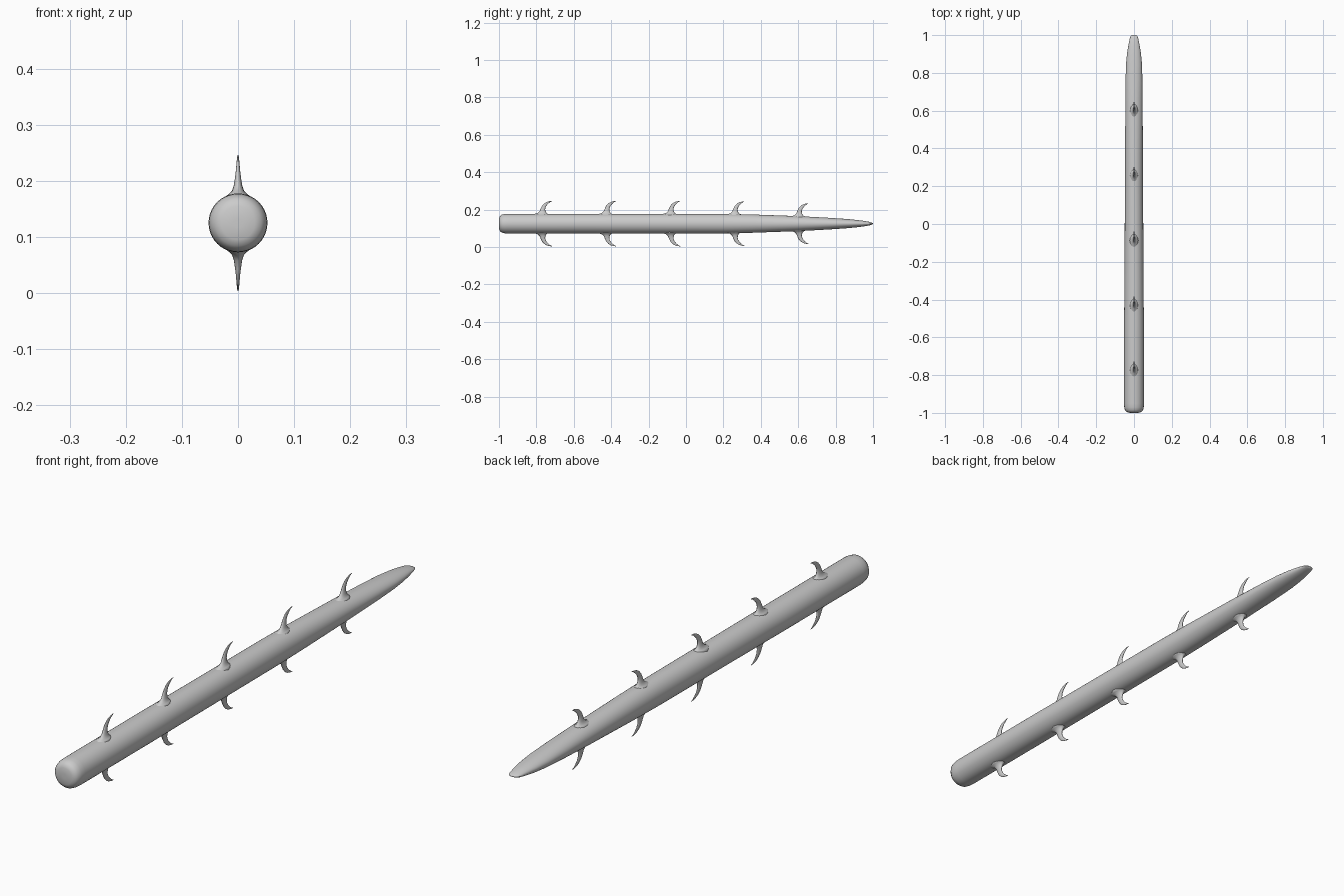
import bpy, bmesh, math

if "Cube" in bpy.data.objects:
    bpy.data.objects.remove(bpy.data.objects["Cube"])

AXIS_Z = 0.125
grey = bpy.data.materials.new("stem grey")
grey.diffuse_color = (0.6, 0.6, 0.6, 1)
grey.use_nodes = True
grey.node_tree.nodes["Principled BSDF"].inputs["Base Color"].default_value = grey.diffuse_color


def loft(name, rings):
    """Skin a list of equal-sized vertex rings, closing both ends."""
    bm = bmesh.new()
    loops = [[bm.verts.new(p) for p in ring] for ring in rings]
    n = len(loops[0])
    for a, b in zip(loops, loops[1:]):
        for i in range(n):
            j = (i + 1) % n
            bm.faces.new((a[i], a[j], b[j], b[i]))
    bm.faces.new(loops[0])
    bm.faces.new(loops[-1])
    bmesh.ops.recalc_face_normals(bm, faces=bm.faces)
    mesh = bpy.data.meshes.new(name)
    bm.to_mesh(mesh)
    bm.free()
    mesh.materials.append(grey)
    mesh.shade_smooth()
    ob = bpy.data.objects.new(name, mesh)
    bpy.context.collection.objects.link(ob)
    return ob


# Stem: y, half width, half height; round butt, flattened blunt tip
stem = [(-1.0, .008, .008), (-.999, .030, .030), (-.994, .041, .041),
        (-.985, .048, .048), (-.97, .0515, .0515), (-.95, .0525, .0525),
        (-.5, .0525, .0525), (-.4, .051, .0525), (.2, .048, .052),
        (.35, .047, .049), (.6, .046, .040), (.75, .045, .032),
        (.85, .042, .0255), (.91, .036, .020), (.95, .029, .015),
        (.98, .023, .0095), (.994, .018, .005), (1.0, .011, .002)]
SIDES = 40
angles = [2 * math.pi * i / SIDES for i in range(SIDES)]
loft("stem", [[(rx * math.cos(a), y, AXIS_Z + rz * math.sin(a)) for a in angles]
              for y, rx, rz in stem])

# Thorn: outer edge (y, height), inner edge (y, height), half width;
# y is measured from the tip, height from the stem surface
thorn = [(-.105, -.010, -.012, -.010, .028), (-.091, .000, -.024, .000, .015),
         (-.076, .005, -.030, .005, .0105), (-.066, .015, -.035, .013, .0075),
         (-.060, .030, -.037, .024, .0055), (-.053, .044, -.035, .034, .004),
         (-.043, .055, -.029, .045, .003), (-.030, .063, -.020, .055, .0022),
         (-.014, .068, -.010, .063, .0014), (.000, .069, .000, .068, .0006)]
THORN_SIDES = 16


def add_thorn(name, tip_y, surface, side):
    rings = []
    for y0, h0, y1, h1, w in thorn:
        ring = []
        for i in range(THORN_SIDES):
            a = 2 * math.pi * i / THORN_SIDES
            t = (1 - math.cos(a)) / 2
            ring.append((w * math.sin(a), tip_y + y0 + (y1 - y0) * t,
                         AXIS_Z + side * (surface + h0 + (h1 - h0) * t)))
        rings.append(ring)
    loft(name, rings)


# Five pairs of thorns, mirrored above and below
for k, surface in enumerate((.0525, .0525, .0525, .050, .040)):
    for label, side in (("upper", 1), ("lower", -1)):
        add_thorn(f"{label}_thorn_{k + 1}", -.716 + .343 * k, surface, side)
